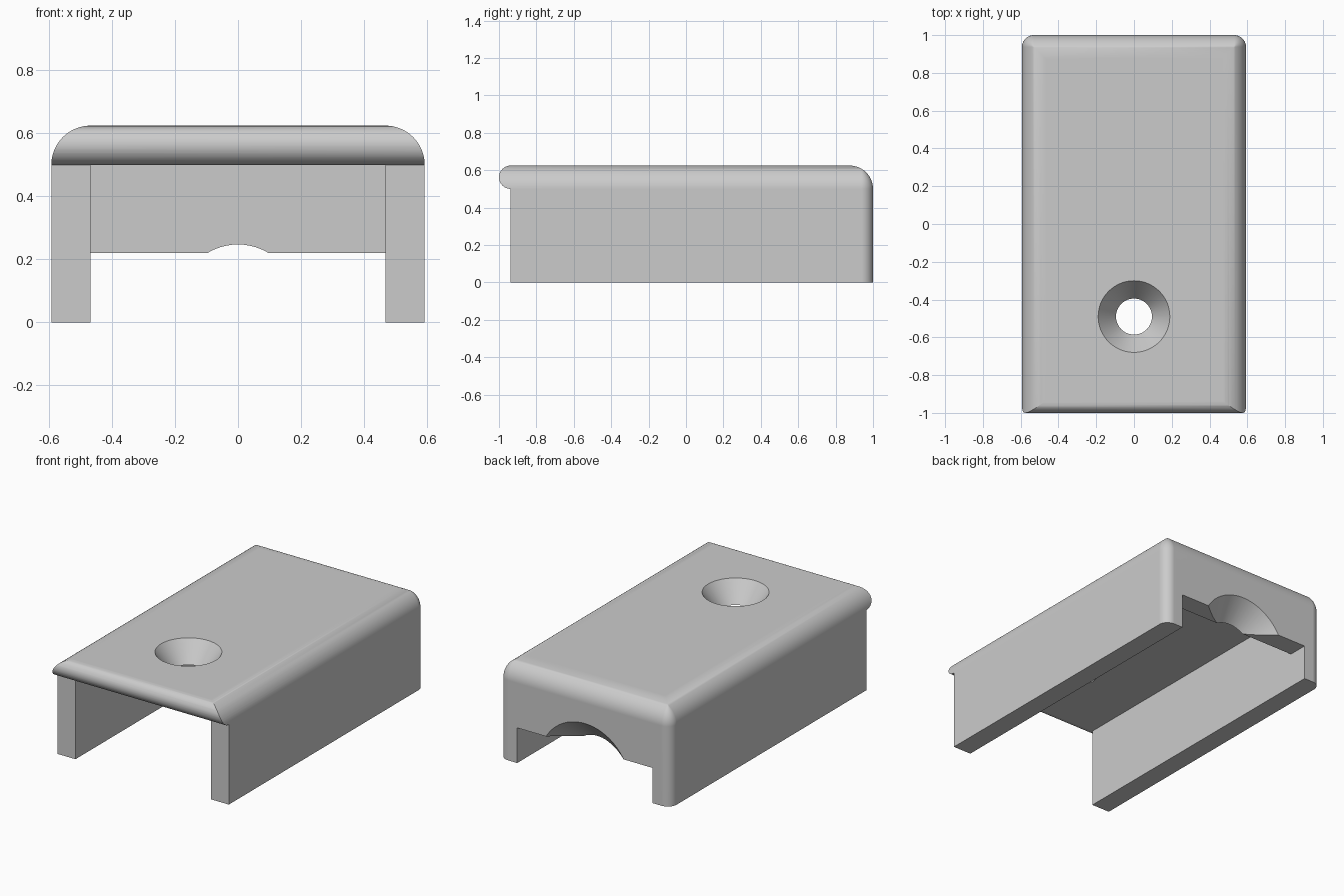
import bpy, bmesh
from math import sin, cos, pi, radians
from mathutils import Matrix

if "Cube" in bpy.data.objects:
    bpy.data.objects.remove(bpy.data.objects["Cube"], do_unlink=True)

HALF, WALL, TOP = 0.593, 0.125, 0.625     # half width, wall thickness, height
ROOF = TOP - WALL                         # underside of the roof
FRONT = -0.9375                           # front of the side walls
CORNER = 0.0625                           # upright back corner radius
STEPS = 16


def make_object(name, bm):
    bmesh.ops.recalc_face_normals(bm, faces=bm.faces)
    mesh = bpy.data.meshes.new(name)
    bm.to_mesh(mesh)
    bm.free()
    ob = bpy.data.objects.new(name, mesh)
    bpy.context.collection.objects.link(ob)
    return ob


def box(name, lo, hi):
    bm = bmesh.new()
    bmesh.ops.create_cube(bm, size=1)
    for v in bm.verts:
        v.co = [a + (c + 0.5) * (b - a) for a, b, c in zip(lo, hi, v.co)]
    return make_object(name, bm)


def cone(name, r1, r2, depth, matrix):
    bm = bmesh.new()
    bmesh.ops.create_cone(bm, cap_ends=True, segments=64, radius1=r1,
                          radius2=r2, depth=depth, matrix=matrix)
    return make_object(name, bm)


def outline(z, inset):
    """Plan outline with rounded back corners, drawn in by the inset."""
    x, y, r = HALF - inset, 1 - inset, max(CORNER - inset, 0)
    pts = [(-x, -1.2, z), (x, -1.2, z)]
    for side, start in ((1, 0), (-1, pi / 2)):
        for i in range(9):
            a = start + pi / 2 * i / 8
            pts.append((side * (x - r) + r * cos(a), y - r + r * sin(a), z))
    return pts


# Solid outer body, rounded over towards the top
bm = bmesh.new()
levels = [(0, 0)]
for i in range(STEPS + 1):
    t = pi / 2 * i / STEPS
    levels.append((ROOF + WALL * sin(t), WALL * (1 - cos(t))))
rings = [[bm.verts.new(p) for p in outline(*lv)] for lv in levels]
for a, b in zip(rings, rings[1:]):
    for i in range(len(a)):
        j = (i + 1) % len(a)
        bm.faces.new((a[i], a[j], b[j], b[i]))
bm.faces.new(rings[0])
bm.faces.new(rings[-1])
bmesh.ops.remove_doubles(bm, verts=bm.verts, dist=0.0001)
cover = make_object("cover", bm)

# Side profile that leaves a rounded lip on the front of the roof
lip = WALL / 2
profile = [(1.3, -0.2), (FRONT, -0.2)]
for i in range(STEPS + 1):
    a = pi * i / STEPS
    profile.append((FRONT - lip * sin(a), ROOF + lip - lip * cos(a)))
profile += [(FRONT, 0.9), (1.3, 0.9)]
bm = bmesh.new()
face = bm.faces.new([bm.verts.new((-1, y, z)) for y, z in profile])
moved = bmesh.ops.extrude_face_region(bm, geom=[face])["geom"]
bmesh.ops.translate(bm, vec=(2, 0, 0),
                    verts=[v for v in moved if isinstance(v, bmesh.types.BMVert)])
side_profile = make_object("side_profile_cutter", bm)

# Hollow inside, low opening in the back wall, flared notch and countersunk hole
inner = HALF - WALL
cavity = box("cavity_cutter", (-inner, -1.5, -0.3), (inner, 1 - WALL, ROOF))
opening = box("opening_cutter", (-inner, 0.5, -0.4), (inner, 1.3, 0.22))
notch = cone("notch_cutter", 0.1375, 0.3625, 0.225,
             Matrix.Translation((0, 0.9375, 0.06)) @ Matrix.Rotation(-pi / 2, 4, 'X'))
hole = cone("hole_cutter", 0.0575, 0.2275, 0.225,
            Matrix.Translation((0, -0.49, ROOF + WALL / 2)))

bpy.context.view_layer.objects.active = cover
for cutter, operation in ((cavity, 'DIFFERENCE'), (side_profile, 'INTERSECT'),
                          (opening, 'DIFFERENCE'), (notch, 'DIFFERENCE'),
                          (hole, 'DIFFERENCE')):
    mod = cover.modifiers.new(cutter.name, 'BOOLEAN')
    mod.operation, mod.object, mod.solver = operation, cutter, 'EXACT'
    bpy.ops.object.modifier_apply(modifier=mod.name)
    bpy.data.objects.remove(cutter, do_unlink=True)

# Plain grey finish
grey = bpy.data.materials.new("light_grey")
grey.use_nodes = True
colour = (0.6, 0.6, 0.6, 1)
grey.diffuse_color = colour
grey.node_tree.nodes["Principled BSDF"].inputs["Base Color"].default_value = colour
cover.data.materials.clear()
cover.data.materials.append(grey)

# Smooth the rounded edges and keep the flats flat
bpy.ops.object.select_all(action='DESELECT')
cover.select_set(True)
bpy.ops.object.shade_smooth_by_angle(angle=radians(30))
cover.modifiers.new("flat_normals", 'WEIGHTED_NORMAL').keep_sharp = True
